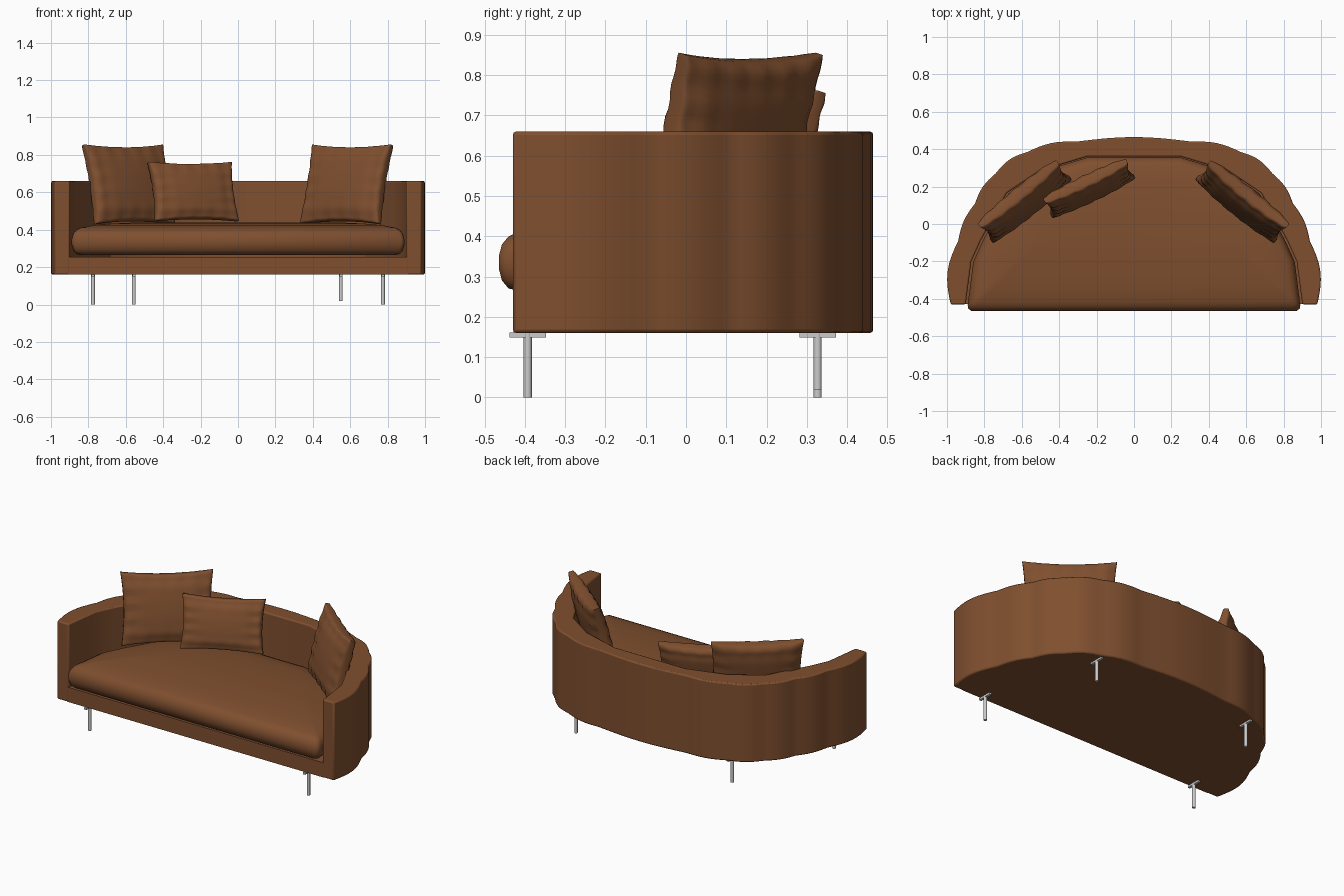
import bpy, bmesh, math
from mathutils import Vector, Matrix

if "Cube" in bpy.data.objects:
    bpy.data.objects.remove(bpy.data.objects["Cube"])


def material(name, rgb):
    m = bpy.data.materials.new(name)
    m.diffuse_color = (*rgb, 1)
    m.use_nodes = True
    m.node_tree.nodes["Principled BSDF"].inputs["Base Color"].default_value = m.diffuse_color
    return m


BROWN = material("brown upholstery", (0.212, 0.078, 0.028))
STEEL = material("brushed steel", (0.6, 0.6, 0.6))


def finish(name, bm, mat, angle=35):
    bmesh.ops.recalc_face_normals(bm, faces=bm.faces)
    me = bpy.data.meshes.new(name)
    bm.to_mesh(me)
    bm.free()
    ob = bpy.data.objects.new(name, me)
    bpy.context.collection.objects.link(ob)
    me.materials.append(mat)
    bpy.ops.object.select_all(action='DESELECT')
    ob.select_set(True)
    bpy.context.view_layer.objects.active = ob
    bpy.ops.object.shade_smooth_by_angle(angle=math.radians(angle))
    return ob


def prism(name, outline, z0, z1, mat, bevel=0.0):
    bm = bmesh.new()
    f = bm.faces.new([bm.verts.new((x, y, z0)) for x, y in outline])
    up = bmesh.ops.extrude_face_region(bm, geom=[f])["geom"]
    bmesh.ops.translate(bm, vec=(0, 0, z1 - z0),
                        verts=[v for v in up if isinstance(v, bmesh.types.BMVert)])
    ob = finish(name, bm, mat, 20)
    if bevel:
        b = ob.modifiers.new("soft edge", 'BEVEL')
        b.width, b.segments = bevel, 2
        b.limit_method, b.angle_limit = 'ANGLE', math.radians(60)
    return ob


def scallop(p, q, bulge, n=8):
    # bulging arc from p towards q, end point left out
    p, q = Vector(p), Vector(q)
    out = Vector((q.y - p.y, p.x - q.x)).normalized()
    return [tuple(p.lerp(q, i / n) + out * bulge * math.sin(math.pi * i / n))
            for i in range(n)]


def mirrored(right):
    return right + [(-x, y) for x, y in reversed(right)]


# Curved back and arms: scalloped outside, faceted inside
notches = mirrored([(0.98, -0.43), (0.94, -0.09), (0.85, 0.11),
                    (0.74, 0.27), (0.57, 0.385), (0.31, 0.44)])
bulges = [0.037, 0.016, 0.016, 0.02, 0.02, 0.025, 0.02, 0.02, 0.016, 0.016, 0.037]
outer = []
for a, b, h in zip(notches, notches[1:], bulges):
    outer += scallop(a, b, h)
outer.append(notches[-1])
inner = mirrored([(0.9, -0.43), (0.87, -0.2), (0.82, -0.09),
                  (0.68, 0.165), (0.5, 0.285), (0.25, 0.36)])
prism("curved_back", outer + inner[::-1], 0.16, 0.66, BROWN, 0.008)

# Base platform under the cushion
prism("base", [(x * 1.01, y + (0.01 if y > -0.4 else 0.001)) for x, y in inner],
      0.161, 0.255, BROWN)

# Seat cushion: stacked rings with a rounded edge and a slight crown
CY = -0.06
rim = [(x * 0.988, y - 0.003) for x, y in inner]
rim = [(0.87, -0.465), (0.886, -0.452)] + rim + [(-0.886, -0.452), (-0.87, -0.465)]
bm = bmesh.new()
rings = []
for d, z in [(0.05, 0.265), (0.025, 0.27), (0.008, 0.29), (0, 0.32), (0, 0.35),
             (0.008, 0.38), (0.025, 0.4), (0.05, 0.411), (0.12, 0.424),
             (0.22, 0.433), (0.33, 0.438)]:
    rings.append([bm.verts.new((x * (1 - d / 0.89), CY + (y - CY) * (1 - d / 0.41), z))
                  for x, y in rim])
for lo, hi in zip(rings, rings[1:]):
    for i in range(len(rim)):
        j = (i + 1) % len(rim)
        bm.faces.new((lo[i], lo[j], hi[j], hi[i]))
bm.faces.new(rings[0])
bm.faces.new(rings[-1])
finish("seat_cushion", bm, BROWN, 50)


def pillow(name, centre, w, h, t, yaw, lean, n=28):
    bm = bmesh.new()
    sides = []
    for s in (-1, 1):
        grid = []
        for i in range(n + 1):
            row = []
            for j in range(n + 1):
                # sample denser towards the seams
                u = math.sin(math.pi / 2 * (2 * i / n - 1))
                v = math.sin(math.pi / 2 * (2 * j / n - 1))
                # pinched seams, puffed middle and fine gathers near the edges
                x = u * w / 2 * (1 - 0.06 * (1 - v * v))
                z = v * h / 2 * (1 - 0.08 * (1 - u * u))
                puff = ((1 - u * u) * (1 - v * v)) ** 0.4
                edge = max(abs(u), abs(v)) ** 4 * puff
                fold = 0.012 * edge * (math.sin(17 * u + 2 * s) + math.sin(15 * v + s))
                y = s * (0.012 + (t / 2 - 0.012) * puff + fold)
                row.append(bm.verts.new((x, y, z)))
            grid.append(row)
        for i in range(n):
            for j in range(n):
                bm.faces.new((grid[i][j], grid[i + 1][j],
                              grid[i + 1][j + 1], grid[i][j + 1]))
        sides.append(grid)

    # thin seam strip joining the two halves
    def border(g):
        return ([g[i][0] for i in range(n)] + [g[n][j] for j in range(n)]
                + [g[i][n] for i in range(n, 0, -1)] + [g[0][j] for j in range(n, 0, -1)])
    a, b = border(sides[0]), border(sides[1])
    for i in range(len(a)):
        j = (i + 1) % len(a)
        bm.faces.new((a[i], a[j], b[j], b[i]))
    ob = finish(name, bm, BROWN, 50)
    ob.matrix_world = (Matrix.Translation(centre)
                       @ Matrix.Rotation(math.radians(yaw), 4, 'Z')
                       @ Matrix.Rotation(math.radians(-lean), 4, 'X'))


# Loose pillows
pillow("left_pillow", (-0.585, 0.12, 0.642), 0.54, 0.435, 0.125, 39, 14)
pillow("right_pillow", (0.58, 0.12, 0.642), 0.54, 0.435, 0.125, -39, 14)
pillow("small_pillow", (-0.24, 0.19, 0.603), 0.49, 0.325, 0.11, 25.5, 16)

# Steel legs with a mounting bar under the base
for name, x, y, foot in [("front_left_leg", -0.775, -0.393, 0), ("front_right_leg", 0.775, -0.393, 0),
                         ("back_left_leg", -0.557, 0.327, 0), ("back_right_leg", 0.55, 0.327, 0.02)]:
    bm = bmesh.new()
    bmesh.ops.create_cone(bm, cap_ends=True, segments=20, radius1=0.01, radius2=0.01,
                          depth=0.162 - foot,
                          matrix=Matrix.Translation((x, y, (0.162 + foot) / 2)))
    bmesh.ops.create_cube(bm, size=1, matrix=Matrix.Translation((x, y, 0.155))
                          @ Matrix.Diagonal((0.016, 0.09, 0.013, 1)))
    finish(name, bm, STEEL)
